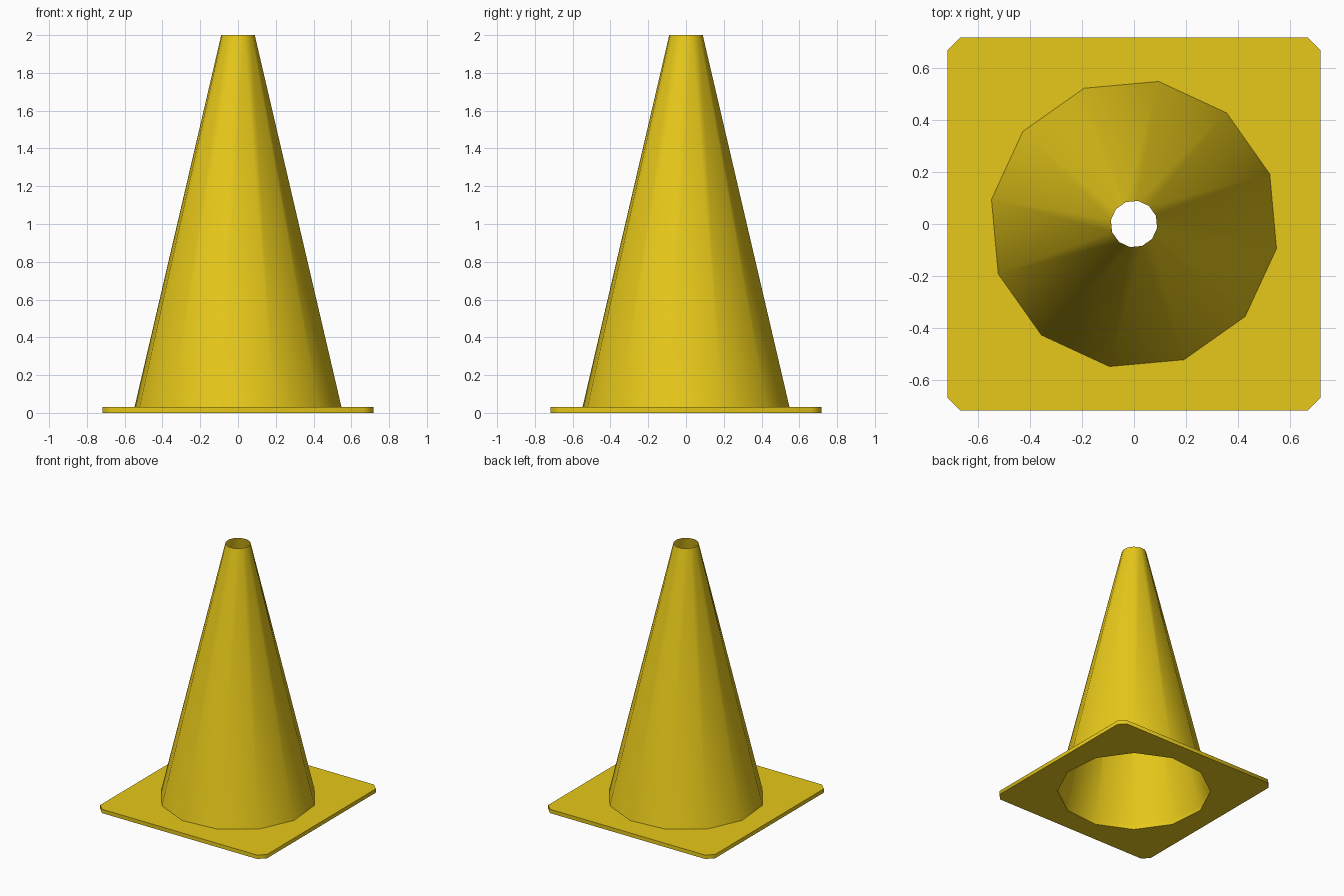
import bpy, bmesh
from math import radians, cos, sin

if "Cube" in bpy.data.objects:
    bpy.data.objects.remove(bpy.data.objects["Cube"])

SIDES = 12
TURN = radians(20.2)
BASE_R, TOP_R = 0.556, 0.09
THICK, HEIGHT = 0.03, 2.0
HALF, CUT = 0.717, 0.05

yellow = bpy.data.materials.new("yellow_plastic")
yellow.diffuse_color = (0.8, 0.58, 0.01, 1)
yellow.use_nodes = True
yellow.node_tree.nodes["Principled BSDF"].inputs["Base Color"].default_value = yellow.diffuse_color


def ring(radius):
    step = radians(360 / SIDES)
    return [(radius * cos(TURN + i * step), radius * sin(TURN + i * step)) for i in range(SIDES)]


def add_loop(curve, points):
    spline = curve.splines.new('POLY')
    spline.points.add(len(points) - 1)
    for p, (x, y) in zip(spline.points, points):
        p.co = (x, y, 0, 1)
    spline.use_cyclic_u = True


# Base plate: chamfered square outline with the cone opening through it
a, b = HALF, HALF - CUT
outline = [(a, -b), (a, b), (b, a), (-b, a), (-a, b), (-a, -b), (-b, -a), (b, -a)]
curve = bpy.data.curves.new("base_plate", 'CURVE')
curve.dimensions = '2D'
curve.fill_mode = 'BOTH'
curve.extrude = THICK / 2
add_loop(curve, outline)
add_loop(curve, ring(BASE_R))
curve.materials.append(yellow)
plate = bpy.data.objects.new("base_plate", curve)
plate.location.z = THICK / 2
bpy.context.collection.objects.link(plate)
bpy.ops.object.select_all(action='DESELECT')
plate.select_set(True)
bpy.context.view_layer.objects.active = plate
bpy.ops.object.convert(target='MESH')

# Cone body: thin open shell, smooth shaded
bm = bmesh.new()
low = [bm.verts.new((x, y, THICK)) for x, y in ring(BASE_R)]
high = [bm.verts.new((x, y, HEIGHT)) for x, y in ring(TOP_R)]
for i in range(SIDES):
    j = (i + 1) % SIDES
    bm.faces.new((low[i], low[j], high[j], high[i])).smooth = True
mesh = bpy.data.meshes.new("cone_body")
bm.to_mesh(mesh)
bm.free()
mesh.materials.append(yellow)
cone = bpy.data.objects.new("cone_body", mesh)
bpy.context.collection.objects.link(cone)
